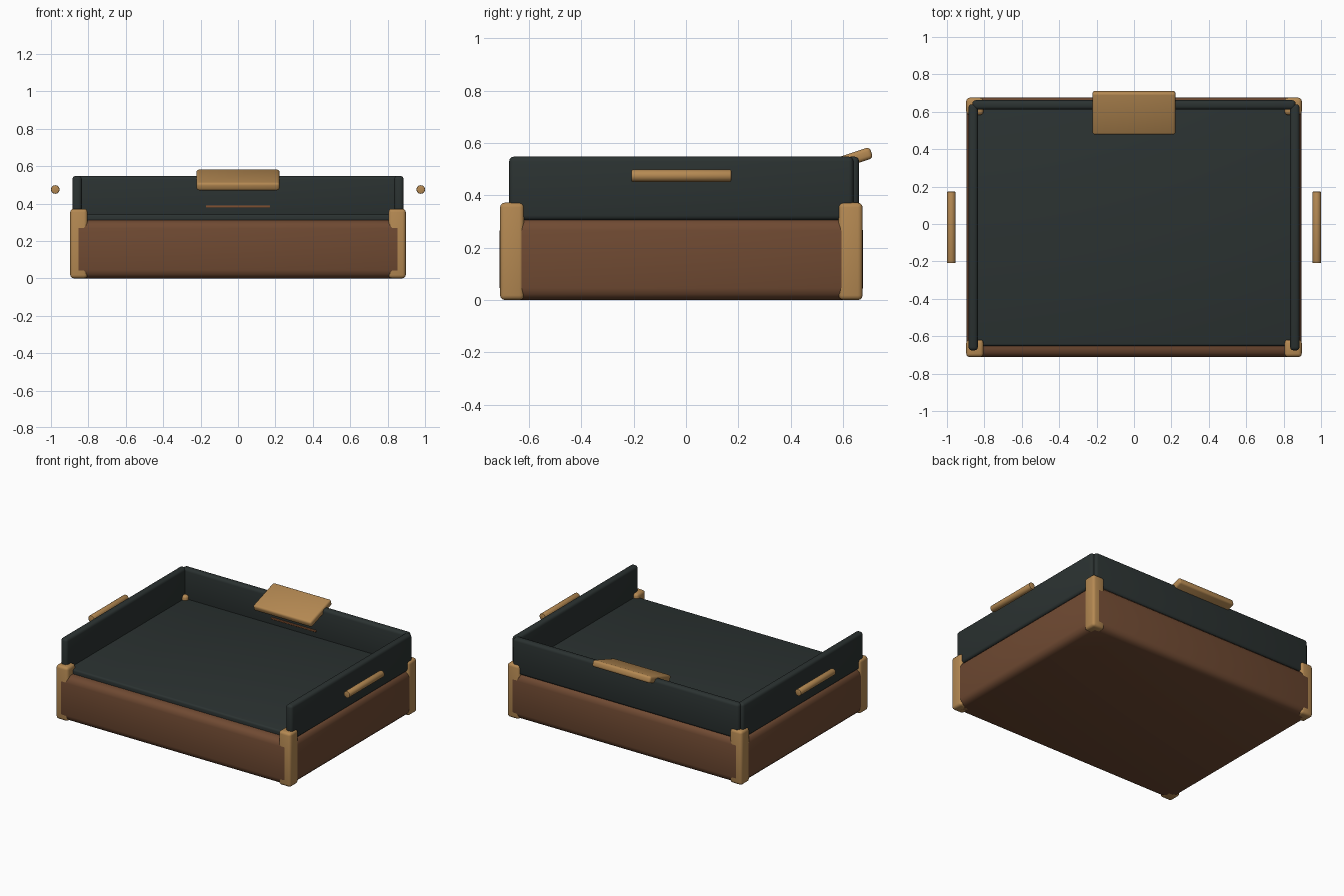
import bpy
from math import radians

if "Cube" in bpy.data.objects:
    bpy.data.objects.remove(bpy.data.objects["Cube"])


def material(name, rgb):
    m = bpy.data.materials.new(name)
    m.diffuse_color = (*rgb, 1)
    m.use_nodes = True
    m.node_tree.nodes["Principled BSDF"].inputs["Base Color"].default_value = m.diffuse_color
    return m


BROWN = material("brown_leather", (0.16, 0.068, 0.032))
DARK = material("dark_lining", (0.024, 0.032, 0.031))
TAN = material("brass", (0.46, 0.25, 0.085))
SLOT = material("slot_brown", (0.22, 0.08, 0.03))


def finish(obj, name, mat, bevel, segments=3):
    """Name, colour, bevel and smooth one part."""
    obj.name = name
    obj.data.materials.append(mat)
    mod = obj.modifiers.new("Bevel", 'BEVEL')
    mod.width = bevel
    mod.segments = segments
    mod.limit_method = 'ANGLE'
    mod.angle_limit = radians(40)
    bpy.ops.object.modifier_apply(modifier=mod.name)
    bpy.ops.object.shade_smooth_by_angle(angle=radians(35))
    return obj


def box(name, lo, hi, mat, bevel, tilt=0):
    """Bevelled box between two corners, optionally tilted about x."""
    centre = [(a + b) / 2 for a, b in zip(lo, hi)]
    bpy.ops.mesh.primitive_cube_add(size=1, location=centre)
    obj = bpy.context.object
    obj.scale = [b - a for a, b in zip(lo, hi)]
    bpy.ops.object.transform_apply(location=False, rotation=False, scale=True)
    obj.rotation_euler.x = radians(tilt)
    return finish(obj, name, mat, bevel)


# Padded base and lining floor
box("base", (-0.895, -0.712, 0), (0.895, 0.676, 0.311), BROWN, 0.045)
box("tray_floor", (-0.85, -0.652, 0.29), (0.85, 0.63, 0.342), DARK, 0.012)

# Raised walls, open at the front
box("back_wall", (-0.864, 0.612, 0.305), (0.864, 0.662, 0.548), DARK, 0.018)
for side, s in (("left", -1), ("right", 1)):
    xs = sorted((s * 0.835, s * 0.885))
    box(side + "_wall", (xs[0], -0.676, 0.305), (xs[1], 0.64, 0.548), DARK, 0.018)

    # Corner guards
    xs = sorted((s * 0.805, s * 0.897))
    for end, y0, y1 in (("front", -0.711, -0.619), ("back", 0.583, 0.675)):
        box(f"{end}_{side}_corner_guard", (xs[0], y0, 0), (xs[1], y1, 0.372), TAN, 0.018)

    # Side handle bars
    bpy.ops.mesh.primitive_cylinder_add(vertices=24, radius=0.023, depth=0.382,
                                        location=(s * 0.977, -0.018, 0.475),
                                        rotation=(radians(90), 0, 0))
    finish(bpy.context.object, side + "_handle", TAN, 0.004, 2)

# Tilted tab on the back wall and the thin strip below it
box("back_tab", (-0.222, 0.475, 0.5035), (0.222, 0.715, 0.5485), TAN, 0.014, 18.5)
box("back_strip", (-0.172, 0.604, 0.378), (0.172, 0.618, 0.39), SLOT, 0.003)
